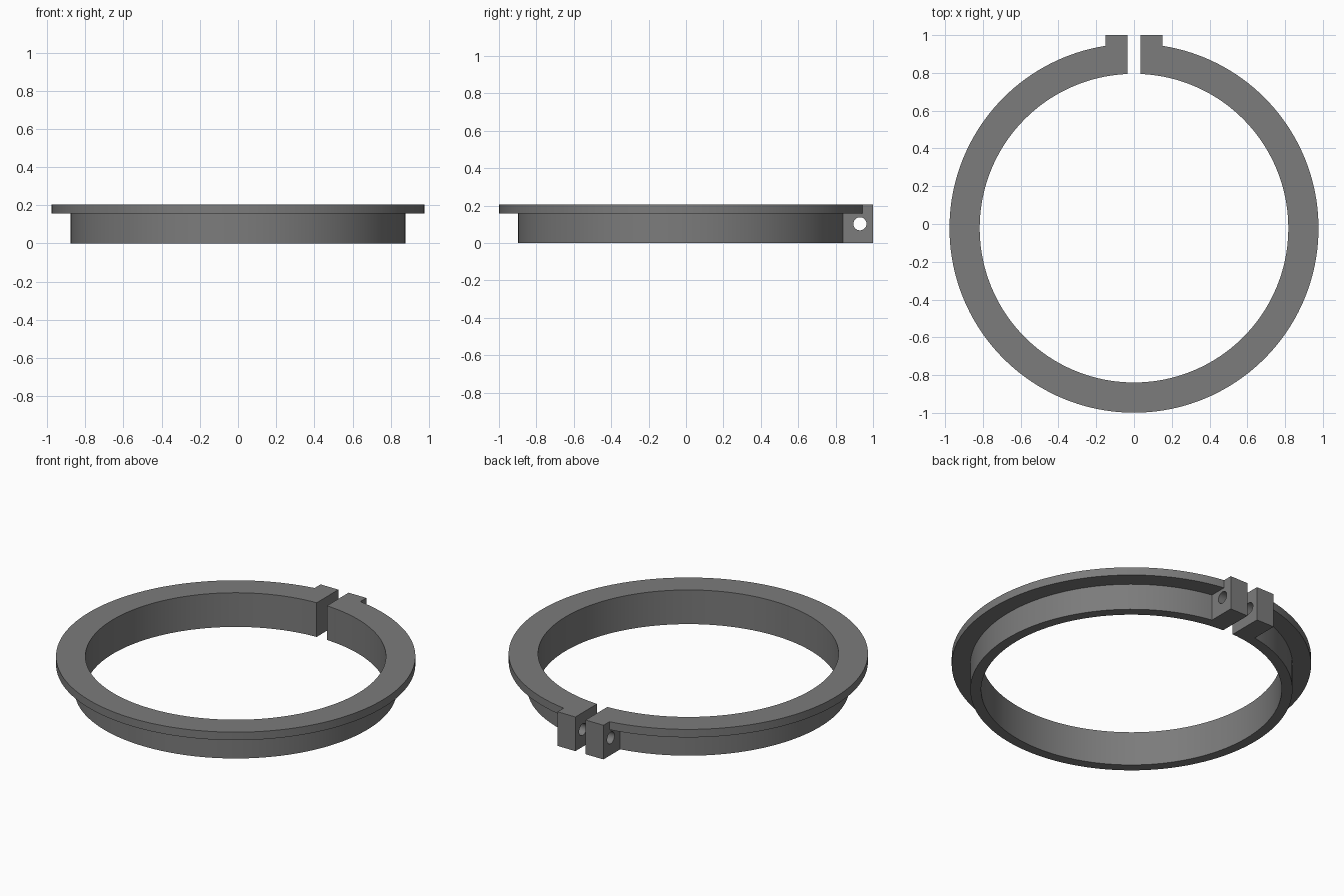
import bpy, bmesh, math
from mathutils import Matrix

if "Cube" in bpy.data.objects:
    bpy.data.objects.remove(bpy.data.objects["Cube"])

CY = -0.022            # ring centre along y
TOP, STEP = 0.205, 0.157
SEG = 160

grey = bpy.data.materials.new("dark grey")
grey.diffuse_color = (0.2, 0.2, 0.2, 1)
grey.use_nodes = True
grey.node_tree.nodes["Principled BSDF"].inputs["Base Color"].default_value = grey.diffuse_color


def finish(bm, name):
    bmesh.ops.recalc_face_normals(bm, faces=bm.faces)
    me = bpy.data.meshes.new(name)
    bm.to_mesh(me)
    bm.free()
    ob = bpy.data.objects.new(name, me)
    me.materials.append(grey)
    bpy.context.collection.objects.link(ob)
    return ob


def box(name, lo, hi):
    bm = bmesh.new()
    bmesh.ops.create_cube(bm, size=1)
    for v in bm.verts:
        v.co = [l + (c + 0.5) * (h - l) for c, l, h in zip(v.co, lo, hi)]
    return finish(bm, name)


def rod(name, sides, radius, x0, x1, y, z):
    """Prism along x with a corner pointing along y."""
    bm = bmesh.new()
    bmesh.ops.create_cone(bm, cap_ends=True, segments=sides, radius1=radius,
                          radius2=radius, depth=x1 - x0)
    turn = Matrix.Rotation(math.pi / 2, 4, 'Y')
    spin = Matrix.Rotation(math.pi / 2 if sides == 6 else 0, 4, 'Z')
    corner = (turn @ spin)
    bm.transform(Matrix.Translation(((x0 + x1) / 2, y, z)) @ corner)
    # make sure the hexagon has flat top and bottom
    if sides == 6 and max(v.co.z for v in bm.verts) - z > radius * 0.95:
        bm.transform(Matrix.Translation((0, y, z)) @ Matrix.Rotation(math.pi / 6, 4, 'X')
                     @ Matrix.Translation((0, -y, -z)))
    return finish(bm, name)


# clamp ring: stepped profile spun round the axis
profile = [(0.817, 0), (0.876, 0), (0.876, STEP), (0.977, STEP), (0.977, TOP), (0.817, TOP)]
bm = bmesh.new()
loops = []
for i in range(SEG):
    a = 2 * math.pi * i / SEG
    loops.append([bm.verts.new((r * math.cos(a), CY + r * math.sin(a), z)) for r, z in profile])
n = len(profile)
for i in range(SEG):
    p, q = loops[i], loops[(i + 1) % SEG]
    for j in range(n):
        k = (j + 1) % n
        bm.faces.new((p[j], q[j], q[k], p[k]))
ring = finish(bm, "clamp_ring")

# clamp lugs, slot between them, bolt hole and nut pocket
steps = [
    ('UNION', box("lug_block", (-0.152, 0.815, 0), (0.152, 1.0, TOP))),
    ('DIFFERENCE', box("slot_cutter", (-0.034, 0.6, -0.1), (0.034, 1.1, 0.4))),
    ('DIFFERENCE', rod("bolt_hole_cutter", 32, 0.035, -0.4, 0.4, 0.93, 0.103)),
    ('DIFFERENCE', rod("nut_pocket_cutter", 6, 0.064, -0.4, -0.092, 0.93, 0.101)),
]
for op, tool in steps:
    m = ring.modifiers.new(tool.name, 'BOOLEAN')
    m.operation = op
    m.solver = 'EXACT'
    m.object = tool

# bake the cuts, then drop the helpers
bpy.context.view_layer.objects.active = ring
ring.select_set(True)
for m in list(ring.modifiers):
    bpy.ops.object.modifier_apply(modifier=m.name)
for op, tool in steps:
    bpy.data.objects.remove(tool, do_unlink=True)

bpy.ops.object.shade_smooth_by_angle(angle=math.radians(30))
